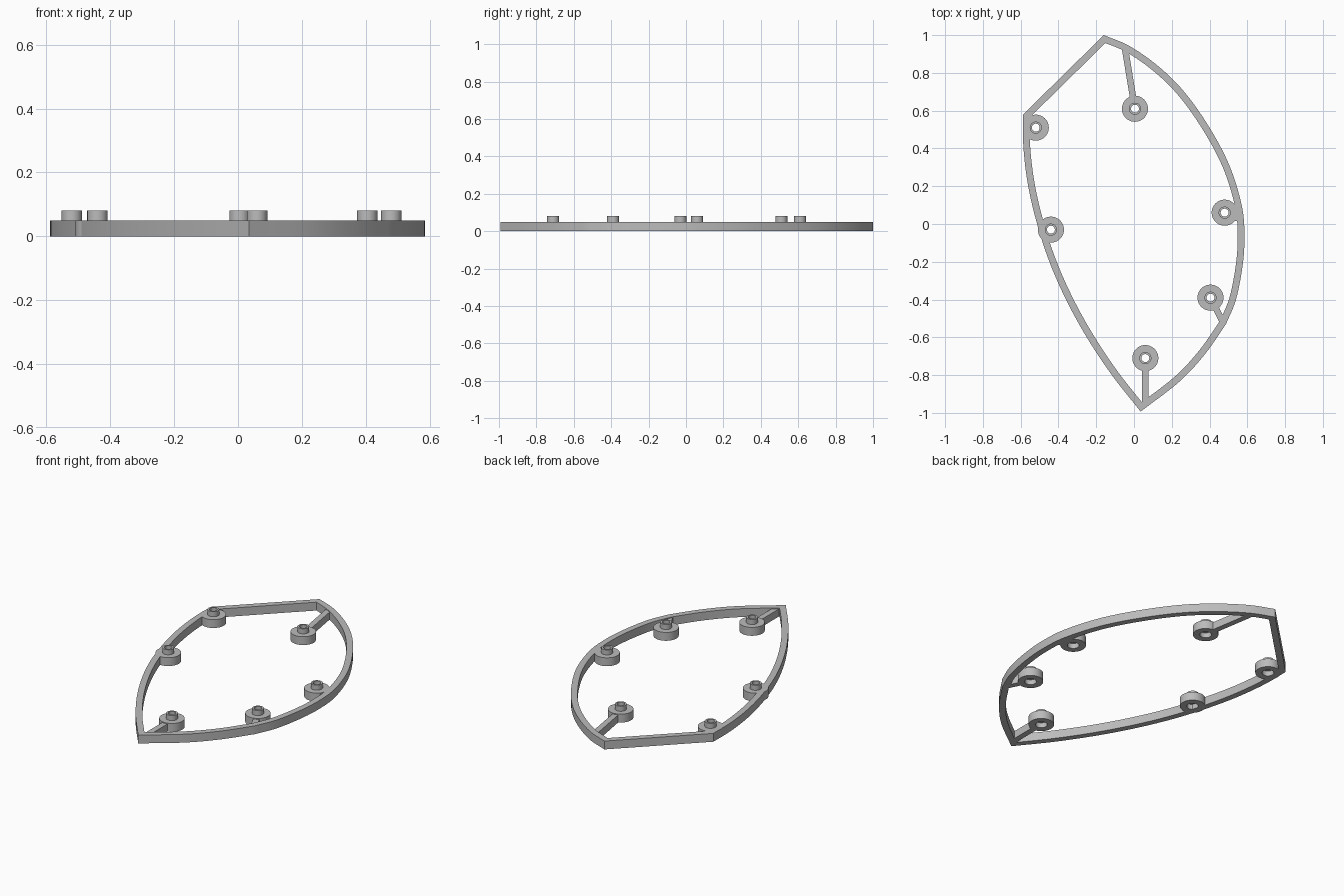
import bpy, bmesh, math
from mathutils import Vector

if "Cube" in bpy.data.objects:
    bpy.data.objects.remove(bpy.data.objects["Cube"])

grey = bpy.data.materials.new("plain grey")
grey.use_nodes = True
grey.diffuse_color = (0.5, 0.5, 0.5, 1)
grey.node_tree.nodes["Principled BSDF"].inputs["Base Color"].default_value = (0.5, 0.5, 0.5, 1)

WALL, HEIGHT = 0.036, 0.05


def finish(bm, name):
    bmesh.ops.recalc_face_normals(bm, faces=bm.faces)
    mesh = bpy.data.meshes.new(name)
    bm.to_mesh(mesh)
    bm.free()
    mesh.materials.append(grey)
    obj = bpy.data.objects.new(name, mesh)
    bpy.context.collection.objects.link(obj)
    bpy.ops.object.select_all(action='DESELECT')
    obj.select_set(True)
    bpy.context.view_layer.objects.active = obj
    bpy.ops.object.shade_smooth_by_angle(angle=math.radians(15))
    return obj


def sweep(name, rings):
    """Join a cyclic list of closed rings into one solid tube."""
    bm = bmesh.new()
    loops = [[bm.verts.new(p) for p in ring] for ring in rings]
    n = len(loops[0])
    for k, a in enumerate(loops):
        b = loops[(k + 1) % len(loops)]
        for i in range(n):
            j = (i + 1) % n
            bm.faces.new((a[i], a[j], b[j], b[i]))
    return finish(bm, name)


def smooth_path(points, steps=6):
    """Spline through the points, without the last one."""
    p = [Vector(q) for q in points]
    p = [2 * p[0] - p[1]] + p + [2 * p[-1] - p[-2]]
    path = []
    for a, b, c, d in zip(p, p[1:], p[2:], p[3:]):
        for s in range(steps):
            t = s / steps
            path.append(0.5 * (2 * b + (c - a) * t + (2 * a - 5 * b + 4 * c - d) * t ** 2
                               + (3 * b - a - 3 * c + d) * t ** 3))
    return path


def inset(path, amount):
    """Mitred inward offset of a counter-clockwise outline."""
    out = []
    for i, p in enumerate(path):
        d1 = (p - path[i - 1]).normalized()
        d2 = (path[(i + 1) % len(path)] - p).normalized()
        n1, n2 = Vector((-d1.y, d1.x)), Vector((-d2.y, d2.x))
        out.append(p + (n1 + n2) * amount / (1 + n1.dot(n2)))
    return out


# Outer frame: straight upper edge and three curved sides
left_side = [(-.587, .58), (-.585, .4), (-.56, .2), (-.513, 0), (-.448, -.2),
             (-.36, -.4), (-.25, -.6), (-.117, -.8), (.035, -.993)]
lower_side = [(.035, -.993), (.24, -.835), (.375, -.69), (.487, -.53)]
right_side = [(.487, -.53), (.54, -.4), (.575, -.22), (.585, -.06), (.57, .1), (.505, .31),
              (.4, .51), (.27, .695), (.135, .83), (-.02, .94), (-.16, 1)]
outer = smooth_path(left_side) + smooth_path(lower_side) + smooth_path(right_side)
outer.append(Vector(right_side[-1]))
inner = inset(outer, WALL)
sweep("outer_frame", [[(p.x, p.y, z) for p in path]
                      for path, z in ((outer, 0), (outer, HEIGHT), (inner, HEIGHT), (inner, 0))])

# Screw bosses: a thick disc with a raised collar, a bore and a socket below
boss_profile = [(.032, 0), (.069, 0), (.069, HEIGHT), (.032, HEIGHT), (.032, .08),
                (.021, .08), (.021, .03), (.032, .03)]
bosses = {"upper": (.005, .61), "upper_right": (-.52, .51), "middle_right": (-.44, -.03),
          "middle_left": (.48, .06), "lower_left": (.405, -.39), "lower": (.06, -.71)}
SIDES = 40
for label, (x, y) in bosses.items():
    sweep(label + "_boss", [[(x + r * math.cos(math.tau * i / SIDES),
                              y + r * math.sin(math.tau * i / SIDES), z)
                             for i in range(SIDES)] for r, z in boss_profile])


# Struts tying bosses to the frame
def strut(label, end, width, top=0.045):
    a, b = Vector(bosses[label]), Vector(end)
    d = (b - a).normalized()
    a = a + d * 0.055
    side = Vector((-d.y, d.x)) * width / 2
    bm = bmesh.new()
    base = bm.faces.new([bm.verts.new((p.x, p.y, 0)) for p in (a - side, b - side, b + side, a + side)])
    lift = bmesh.ops.extrude_face_region(bm, geom=[base])["geom"]
    bmesh.ops.translate(bm, vec=(0, 0, top), verts=[v for v in lift if isinstance(v, bmesh.types.BMVert)])
    finish(bm, label + "_strut")


strut("upper", (-.047, .925), .034)
strut("lower", (.06, -.945), .034)
strut("lower_left", (.468, -.515), .034)
strut("middle_left", (.555, .06), .09)
